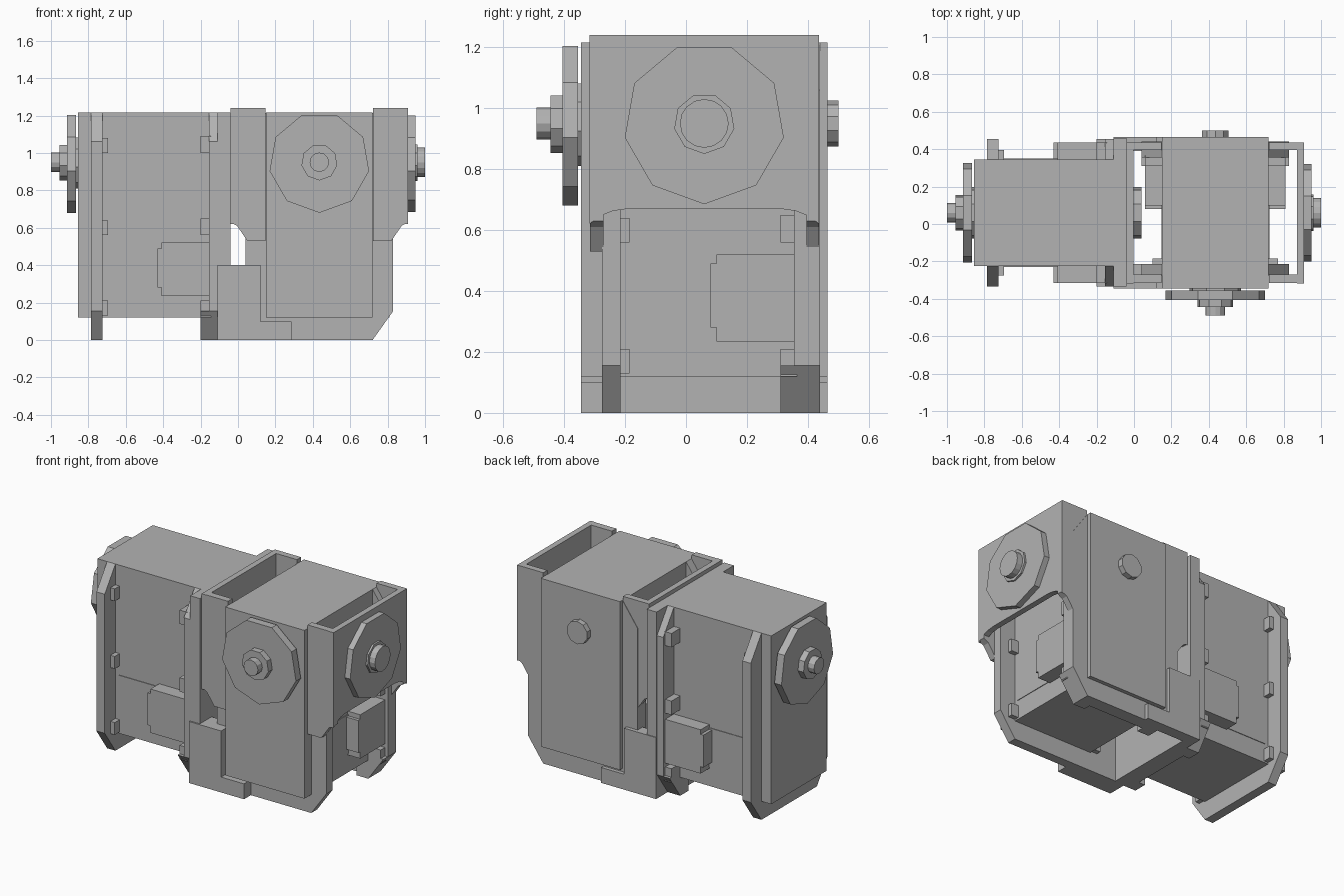
import bpy, math
from mathutils import Matrix, Vector

cube = bpy.data.objects.get("Cube")
if cube:
    bpy.data.objects.remove(cube)

grey = bpy.data.materials.new("plastic_grey")
grey.use_nodes = True
grey.diffuse_color = (0.45, 0.45, 0.45, 1)
grey.node_tree.nodes["Principled BSDF"].inputs["Base Color"].default_value = (0.45, 0.45, 0.45, 1)


def prism(name, profile, axis, lo, hi, frame=Matrix()):
    """Extrude a 2D profile along an axis; the profile uses the other two axes in order."""
    def point(p, d):
        c = list(p)
        c.insert("xyz".index(axis), d)
        return frame @ Vector(c)
    n = len(profile)
    verts = [point(p, d) for d in (lo, hi) for p in profile]
    faces = [range(n), range(2 * n - 1, n - 1, -1)]
    faces += [(i, i + n, (i + 1) % n + n, (i + 1) % n) for i in range(n)]
    me = bpy.data.meshes.new(name)
    me.from_pydata(verts, [], [tuple(f) for f in faces])
    # make all normals point outward
    import bmesh
    bm = bmesh.new()
    bm.from_mesh(me)
    bmesh.ops.recalc_face_normals(bm, faces=bm.faces)
    bm.to_mesh(me)
    bm.free()
    me.materials.append(grey)
    ob = bpy.data.objects.new(name, me)
    bpy.context.collection.objects.link(ob)
    return ob


def box(name, x, y, z, frame=Matrix()):
    x, z = sorted(x), sorted(z)
    rect = [(x[0], z[0]), (x[1], z[0]), (x[1], z[1]), (x[0], z[1])]
    return prism(name, rect, "y", y[0], y[1], frame)


def disc(name, r, sides, lo, hi, frame=Matrix(), axis="y", centre=(0, 0.95)):
    ring = [(centre[0] + r * math.sin(math.tau * i / sides),
             centre[1] - r * math.cos(math.tau * i / sides)) for i in range(sides)]
    return prism(name, ring, axis, lo, hi, frame)


HALF, RIM, BASE, TOP = 0.285, 0.395, 0.12, 1.215
octagon = [(-HALF, 0), (HALF, 0), (RIM, 0.155), (RIM, 1.06),
           (HALF, TOP), (-HALF, TOP), (-RIM, 1.06), (-RIM, 0.155)]


def servo(tag, frame):
    """Motor unit: horn faces local -y, front face at y = 0."""
    box(tag + "_body", (-HALF, HALF), (0, 0.72), (BASE, TOP), frame)
    prism(tag + "_front_flange", octagon, "y", 0.07, 0.13, frame)
    prism(tag + "_rear_flange", octagon, "y", 0.70, 0.745, frame)
    prism(tag + "_rear_cap", octagon, "y", 0.735, 0.785, frame)
    box(tag + "_rear_panel", (-HALF, HALF), (0.78, 0.81), (BASE, TOP), frame)
    # output horn
    disc(tag + "_horn", 0.27, 9, -0.06, -0.01, frame)
    disc(tag + "_horn_neck", 0.14, 9, -0.02, 0.01, frame)
    disc(tag + "_horn_hub", 0.097, 9, -0.10, -0.05, frame)
    disc(tag + "_horn_screw", 0.052, 12, -0.145, -0.09, frame)
    disc(tag + "_rear_boss", 0.075, 10, 0.80, 0.845, frame)
    for s, side in ((-1, "right"), (1, "left")):
        name = tag + "_" + side
        # cable socket with a keyed edge, and the label plate next to it
        box(name + "_socket", (s * 0.28, s * 0.375), (0.445, 0.705), (0.235, 0.52), frame)
        box(name + "_socket_key", (s * 0.28, s * 0.375), (0.425, 0.45), (0.28, 0.49), frame)
        box(name + "_label", (s * 0.28, s * 0.289), (0.155, 0.45), (0.245, 0.5), frame)
        # lugs on the front flange and clips on the rear flange
        for z0, z1 in ((0.13, 0.21), (0.56, 0.64), (1.0, 1.08)):
            box(name + "_lug", (s * 0.28, s * 0.335), (0.12, 0.16), (z0, z1), frame)
        for z0, z1 in ((0.12, 0.21), (0.56, 0.65), (1.0, 1.09)):
            box(name + "_clip", (s * 0.28, s * 0.375), (0.655, 0.71), (z0, z1), frame)
        foot = [(s * 0.2, 0), (s * HALF, 0), (s * RIM, 0.155), (s * 0.2, 0.155)]
        prism(name + "_foot", foot, "y", 0.655, 0.71, frame)


servo("front_servo", Matrix.Translation((0.435, -0.345, 0)))
servo("side_servo", Matrix.Translation((-0.855, 0.06, 0)) @ Matrix.Rotation(-math.pi / 2, 4, "Z"))
box("side_servo_mount_plate", (-0.11, -0.04), (-0.335, 0.46), (0, TOP))

# U-shaped brackets, mirrored about the front servo
MID = 0.435
for s, side in ((1, "left"), (-1, "right")):
    arm = [(MID + s * u, z) for u, z in ((0.287, 1.24), (0.475, 1.24), (0.475, 0.63),
                                         (0.44, 0.61), (0.385, 0.53), (0.287, 0.53))]
    for y0, y1 in ((-0.315, -0.27), (0.395, 0.437)):
        prism(side + "_bracket_arm", arm, "y", y0, y1)
    edge = [(0.377, 1.24), (0.377, 0.62), (0.345, 0.645), (0.3, 0.663), (0.25, 0.67)]
    plate = [(0.06 + y, z) for y, z in edge] + [(0.06 - y, z) for y, z in reversed(edge)]
    prism(side + "_bracket_plate", plate, "x", *sorted((MID + s * 0.437, MID + s * 0.475)))

# idler disc on the left bracket and bearing on the right one
disc("idler_disc", 0.265, 9, 0.905, 0.948, axis="x", centre=(0.06, 0.95))
disc("idler_hub", 0.1, 9, 0.94, 0.96, axis="x", centre=(0.06, 0.95))
disc("idler_shaft", 0.08, 16, 0.94, 1.0, axis="x", centre=(0.06, 0.95))
disc("inner_bearing", 0.14, 9, -0.01, 0.04, axis="x", centre=(0.06, 0.95))

# stepped joining blocks between the two servos
step = [(-0.11, 0), (0.285, 0), (0.285, 0.1), (0.12, 0.1), (0.12, 0.4), (-0.11, 0.4)]
for name, y0, y1 in (("front", -0.345, -0.215), ("back", 0.39, 0.465)):
    prism(name + "_joining_block", step, "y", y0, y1)
